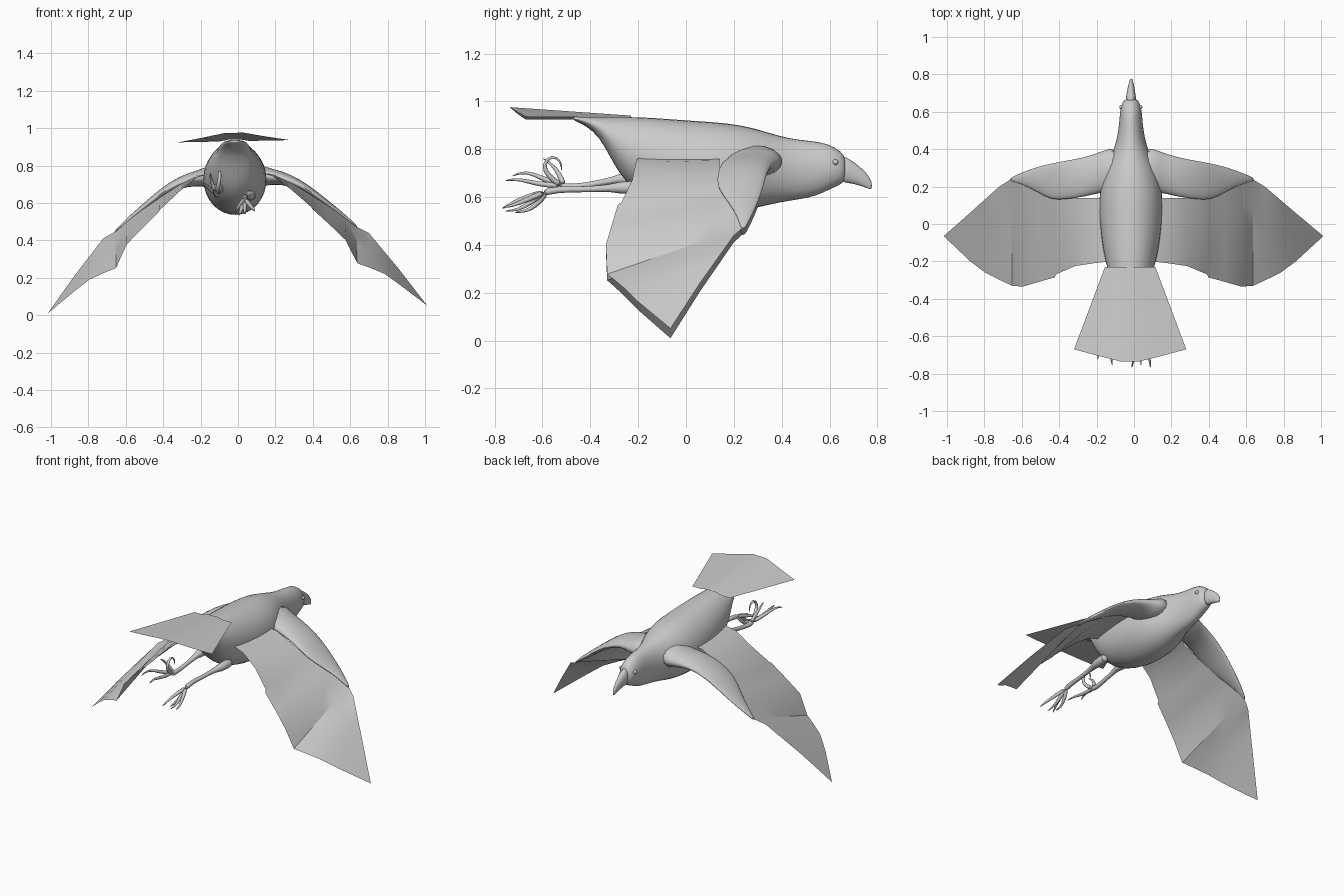
import bpy, bmesh, math
from mathutils import Matrix, Vector

grey = bpy.data.materials.new("plain grey")
grey.diffuse_color = (0.6, 0.6, 0.6, 1)

# The bird banks slightly: everything is built symmetric, then rolled
BANK = (Matrix.Translation((-0.02, 0, 0.9)) @ Matrix.Rotation(-0.02, 4, 'Y')
        @ Matrix.Translation((0, 0, -0.9)))


def finish(name, bm, angle=50, subdivide=0):
    bmesh.ops.recalc_face_normals(bm, faces=bm.faces)
    bm.transform(BANK)
    me = bpy.data.meshes.new(name)
    bm.to_mesh(me)
    bm.free()
    me.materials.append(grey)
    ob = bpy.data.objects.new(name, me)
    bpy.context.collection.objects.link(ob)
    if subdivide:
        mod = ob.modifiers.new("smooth", 'SUBSURF')
        mod.levels = mod.render_levels = subdivide
    bpy.ops.object.select_all(action='DESELECT')
    ob.select_set(True)
    bpy.context.view_layer.objects.active = ob
    bpy.ops.object.shade_smooth_by_angle(angle=math.radians(angle))
    return ob


def loft(name, rings, closed=True, subdivide=0, angle=50):
    """Skin a list of equal-length point rows; closed rows are capped."""
    bm = bmesh.new()
    rows = [[bm.verts.new(p) for p in ring] for ring in rings]
    n = len(rows[0])
    for a, b in zip(rows, rows[1:]):
        for i in range(n if closed else n - 1):
            j = (i + 1) % n
            bm.faces.new((a[i], a[j], b[j], b[i]))
    if closed:
        bm.faces.new(rows[0])
        bm.faces.new(rows[-1])
    else:
        bmesh.ops.remove_doubles(bm, verts=bm.verts, dist=0.0005)
    return finish(name, bm, angle, subdivide)


def oval(center, u, v, n=16):
    c, u, v = Vector(center), Vector(u), Vector(v)
    return [c + u * math.cos(t) + v * math.sin(t)
            for t in (2 * math.pi * i / n for i in range(n))]


def long_rings(table):
    """Rows of y, top z, bottom z, half width."""
    return [oval((0, y, (t + b) / 2), (w, 0, 0), (0, 0, (t - b) / 2))
            for y, t, b, w in table]


def tube(name, points, radii, n=8):
    """Round limb through points with a radius at each."""
    pts = [Vector(p) for p in points]
    rings = []
    for i, p in enumerate(pts):
        d = (pts[min(i + 1, len(pts) - 1)] - pts[max(i - 1, 0)]).normalized()
        u = d.cross(Vector((1, 0, 0))).normalized()
        v = d.cross(u)
        rings.append(oval(p, u * radii[i], v * radii[i], n))
    return loft(name, rings, subdivide=1, angle=80)


# Body with neck and head
loft("body", long_rings([
    (-0.48, 0.937, 0.925, 0.03), (-0.42, 0.938, 0.90, 0.07),
    (-0.36, 0.938, 0.85, 0.085), (-0.31, 0.938, 0.75, 0.10),
    (-0.25, 0.938, 0.65, 0.125), (-0.15, 0.937, 0.58, 0.15),
    (0.0, 0.925, 0.535, 0.172), (0.12, 0.918, 0.53, 0.175),
    (0.22, 0.907, 0.535, 0.165), (0.31, 0.885, 0.555, 0.135),
    (0.39, 0.858, 0.575, 0.095), (0.47, 0.842, 0.587, 0.073),
    (0.54, 0.836, 0.60, 0.064), (0.60, 0.823, 0.63, 0.06),
    (0.645, 0.795, 0.65, 0.05), (0.67, 0.765, 0.67, 0.034)]), subdivide=1, angle=80)

# Hooked beak
loft("beak", long_rings([
    (0.645, 0.78, 0.66, 0.03), (0.68, 0.762, 0.658, 0.027),
    (0.71, 0.742, 0.652, 0.022), (0.74, 0.716, 0.643, 0.016),
    (0.765, 0.688, 0.634, 0.010), (0.778, 0.662, 0.63, 0.005)]),
    subdivide=1, angle=80)

# Tail fan, raised along the middle
TAIL = [(-0.30, -0.67, 0.93), (-0.17, -0.705, 0.952), (-0.05, -0.735, 0.975),
        (0.05, -0.735, 0.975), (0.17, -0.705, 0.952), (0.30, -0.67, 0.93)]
root = [(-0.135 + 0.054 * i, -0.23, 0.93 + 0.01 * (i in (2, 3))) for i in range(6)]
loft("tail", [root, TAIL], closed=False, angle=30)

# Wing ribs: x, leading y and z, trailing y and z
RIBS = [(0.11, 0.14, 0.765, -0.20, 0.765), (0.20, 0.14, 0.75, -0.21, 0.74),
        (0.30, 0.14, 0.70, -0.225, 0.665), (0.405, 0.15, 0.635, -0.27, 0.57),
        (0.41, 0.15, 0.63, -0.285, 0.56), (0.50, 0.19, 0.575, -0.31, 0.475),
        (0.585, 0.235, 0.515, -0.335, 0.39), (0.645, 0.24, 0.46, -0.33, 0.265),
        (0.71, 0.20, 0.425, -0.30, 0.24), (0.79, 0.13, 0.325, -0.26, 0.205),
        (0.87, 0.06, 0.225, -0.20, 0.145), (1.015, -0.065, 0.03, -0.065, 0.03)]

# Wing arm sections: x, y, z, half depth, half thickness
ARM = [(0.07, 0.30, 0.755, 0.13, 0.09), (0.15, 0.28, 0.74, 0.11, 0.05),
       (0.25, 0.25, 0.733, 0.108, 0.036), (0.35, 0.235, 0.69, 0.105, 0.03),
       (0.43, 0.225, 0.635, 0.10, 0.025), (0.51, 0.24, 0.572, 0.065, 0.02),
       (0.59, 0.245, 0.51, 0.03, 0.015), (0.655, 0.238, 0.452, 0.008, 0.006)]

for side, s in (("right", 1), ("left", -1)):
    # Feather sheet
    loft(side + "_wing", [[Vector((s * x, yl, zl)).lerp((s * x, yt, zt), k / 4)
                           for k in range(5)] for x, yl, zl, yt, zt in RIBS],
         closed=False, angle=30)
    # Fleshy leading edge
    loft(side + "_wing_arm", [oval((s * x, y, z), (0, ry, 0), (0, 0, rz))
                              for x, y, z, ry, rz in ARM], subdivide=1, angle=80)
    # Eye
    bm = bmesh.new()
    bmesh.ops.create_uvsphere(bm, u_segments=12, v_segments=8, radius=0.012,
                              matrix=Matrix.Translation((s * 0.05, 0.625, 0.745)))
    finish(side + "_eye", bm)

# Legs trailing backwards: thigh, shank
LEGS = {
    "right": [(0.085, -0.16, 0.64), (0.08, -0.29, 0.637), (0.07, -0.31, 0.637),
              (0.06, -0.42, 0.63), (0.05, -0.54, 0.633), (0.05, -0.60, 0.615)],
    "left": [(-0.085, -0.16, 0.68), (-0.09, -0.27, 0.68), (-0.09, -0.29, 0.675),
             (-0.095, -0.39, 0.655), (-0.10, -0.49, 0.64), (-0.10, -0.53, 0.65)]}
# Clawed toes
TOES = {
    "right": [
        [(0.05, -0.59, 0.62), (0.03, -0.67, 0.60), (0.01, -0.73, 0.575), (0.0, -0.77, 0.55)],
        [(0.05, -0.59, 0.62), (0.08, -0.67, 0.585), (0.10, -0.73, 0.56), (0.10, -0.77, 0.555)],
        [(0.05, -0.59, 0.62), (0.05, -0.66, 0.57), (0.05, -0.70, 0.545), (0.05, -0.76, 0.54)],
        [(0.05, -0.58, 0.62), (0.03, -0.63, 0.56), (0.02, -0.67, 0.54), (0.02, -0.72, 0.535)]],
    "left": [
        [(-0.10, -0.52, 0.65), (-0.09, -0.58, 0.69), (-0.08, -0.60, 0.74),
         (-0.08, -0.56, 0.78), (-0.08, -0.52, 0.75), (-0.08, -0.52, 0.71)],
        [(-0.10, -0.52, 0.65), (-0.14, -0.60, 0.68), (-0.17, -0.67, 0.715), (-0.18, -0.73, 0.69)],
        [(-0.10, -0.52, 0.65), (-0.11, -0.62, 0.655), (-0.11, -0.70, 0.68), (-0.10, -0.76, 0.67)],
        [(-0.10, -0.51, 0.65), (-0.12, -0.53, 0.70), (-0.13, -0.56, 0.74), (-0.13, -0.60, 0.765)]]}

for side, path in LEGS.items():
    tube(side + "_leg", path, [0.035, 0.028, 0.016, 0.013, 0.015, 0.018])
    for i, toe in enumerate(TOES[side], 1):
        n = len(toe)
        tube(f"{side}_toe_{i}", toe, [0.015 - 0.012 * k / (n - 1) for k in range(n)])
